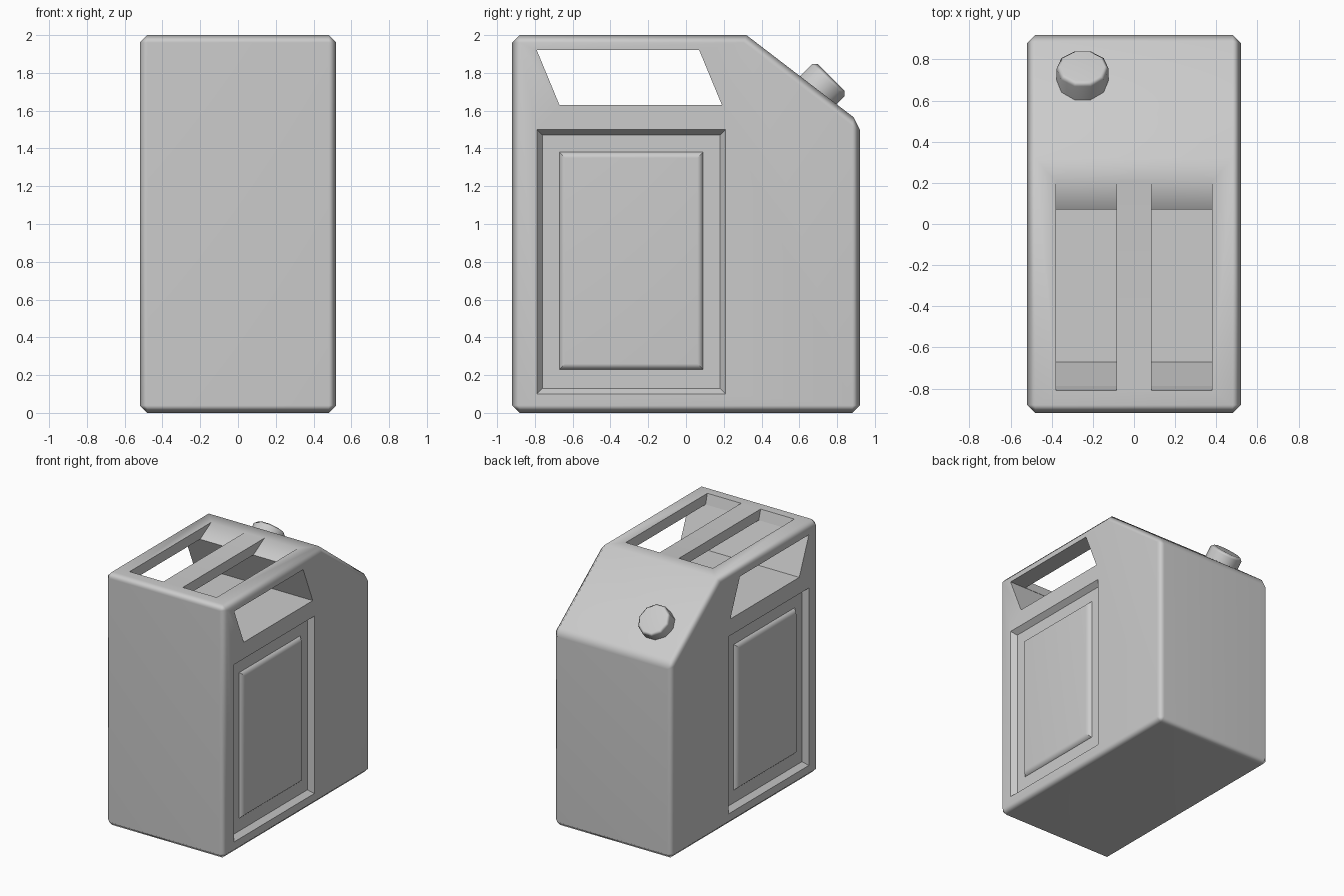
import bpy, bmesh, math
from mathutils import Vector, Matrix

if "Cube" in bpy.data.objects:
    bpy.data.objects.remove(bpy.data.objects["Cube"])


def make_object(name, bm):
    bmesh.ops.recalc_face_normals(bm, faces=bm.faces)
    mesh = bpy.data.meshes.new(name)
    bm.to_mesh(mesh)
    bm.free()
    ob = bpy.data.objects.new(name, mesh)
    bpy.context.collection.objects.link(ob)
    return ob


def loft(name, sections):
    """Join matching (x, [(y, z), ...]) outlines into a closed solid."""
    bm = bmesh.new()
    rings = [[bm.verts.new((x, y, z)) for y, z in pts] for x, pts in sections]
    bm.faces.new(rings[0])
    bm.faces.new(rings[-1])
    for a, b in zip(rings, rings[1:]):
        for i in range(len(a)):
            j = (i + 1) % len(a)
            bm.faces.new((a[i], a[j], b[j], b[i]))
    return make_object(name, bm)


def activate(ob):
    bpy.ops.object.select_all(action='DESELECT')
    ob.select_set(True)
    bpy.context.view_layer.objects.active = ob


def cut(ob, cutter):
    activate(ob)
    mod = ob.modifiers.new("cut", 'BOOLEAN')
    mod.operation = 'DIFFERENCE'
    mod.solver = 'EXACT'
    mod.object = cutter
    bpy.ops.object.modifier_apply(modifier=mod.name)
    bpy.data.objects.remove(cutter)


def smooth(ob, angle):
    activate(ob)
    bpy.ops.object.shade_smooth_by_angle(angle=math.radians(angle))
    mod = ob.modifiers.new("normals", 'WEIGHTED_NORMAL')
    mod.keep_sharp = True


def rect(y0, y1, z0, z1, grow=0.0):
    return [(y0 - grow, z0 - grow), (y1 + grow, z0 - grow),
            (y1 + grow, z1 + grow), (y0 - grow, z1 + grow)]


# Can body: side profile with a sloped shoulder, chamfered edges
profile = [(-0.92, 0), (0.92, 0), (0.92, 1.54), (0.32, 2.0), (-0.92, 2.0)]
body = loft("can_body", [(-0.52, profile), (0.52, profile)])
activate(body)
bev = body.modifiers.new("chamfer", 'BEVEL')
bev.width = 0.04
bev.segments = 1
bev.limit_method = 'ANGLE'
bev.angle_limit = math.radians(45)
bpy.ops.object.modifier_apply(modifier=bev.name)

# Hand opening straight through the sides
opening = [(-0.79, 1.92), (-0.67, 1.63), (0.19, 1.63), (0.07, 1.92)]
cut(body, loft("opening_cutter", [(-0.7, opening), (0.7, opening)]))

# Two slots from the top leave three carrying handles
slot = [(-0.82, 2.04), (0.275, 2.04), (0.07, 1.919),
        (0.0, 1.85), (-0.7, 1.85), (-0.787, 1.919)]
for s in (-1, 1):
    cut(body, loft("slot_cutter", [(s * 0.085, slot), (s * 0.38, slot)]))

# Side recesses, each with a raised panel inside
for s, side in ((-1, "left"), (1, "right")):
    outer = (-0.76, 0.18, 0.13, 1.47)
    cut(body, loft("recess_cutter", [(s * 0.48, rect(*outer)),
                                     (s * 0.52, rect(*outer, 0.03)),
                                     (s * 0.56, rect(*outer, 0.06))]))
    inner = (-0.67, 0.09, 0.23, 1.38)
    panel = loft(side + "_panel", [(s * 0.46, rect(*inner)),
                                   (s * 0.48, rect(*inner)),
                                   (s * 0.515, rect(*inner, -0.03))])
    smooth(panel, 50)
smooth(body, 50)

# Screw cap: ten-sided, tilted forward on the shoulder
bm = bmesh.new()
bmesh.ops.create_cone(bm, cap_ends=True, segments=10, radius1=0.127,
                      radius2=0.127, depth=0.22,
                      matrix=Matrix.Translation((0, 0, -0.11))
                      @ Matrix.Rotation(math.radians(18), 4, 'Z'))
rim = [e for e in bm.edges if all(v.co.z > -0.01 for v in e.verts)]
bmesh.ops.bevel(bm, geom=rim, offset=0.02, segments=1, affect='EDGES')
cap = make_object("screw_cap", bm)
cap.rotation_euler = (math.radians(-45), 0, 0)
cap.location = Vector((-0.25, 0.768, 1.776))
smooth(cap, 50)
